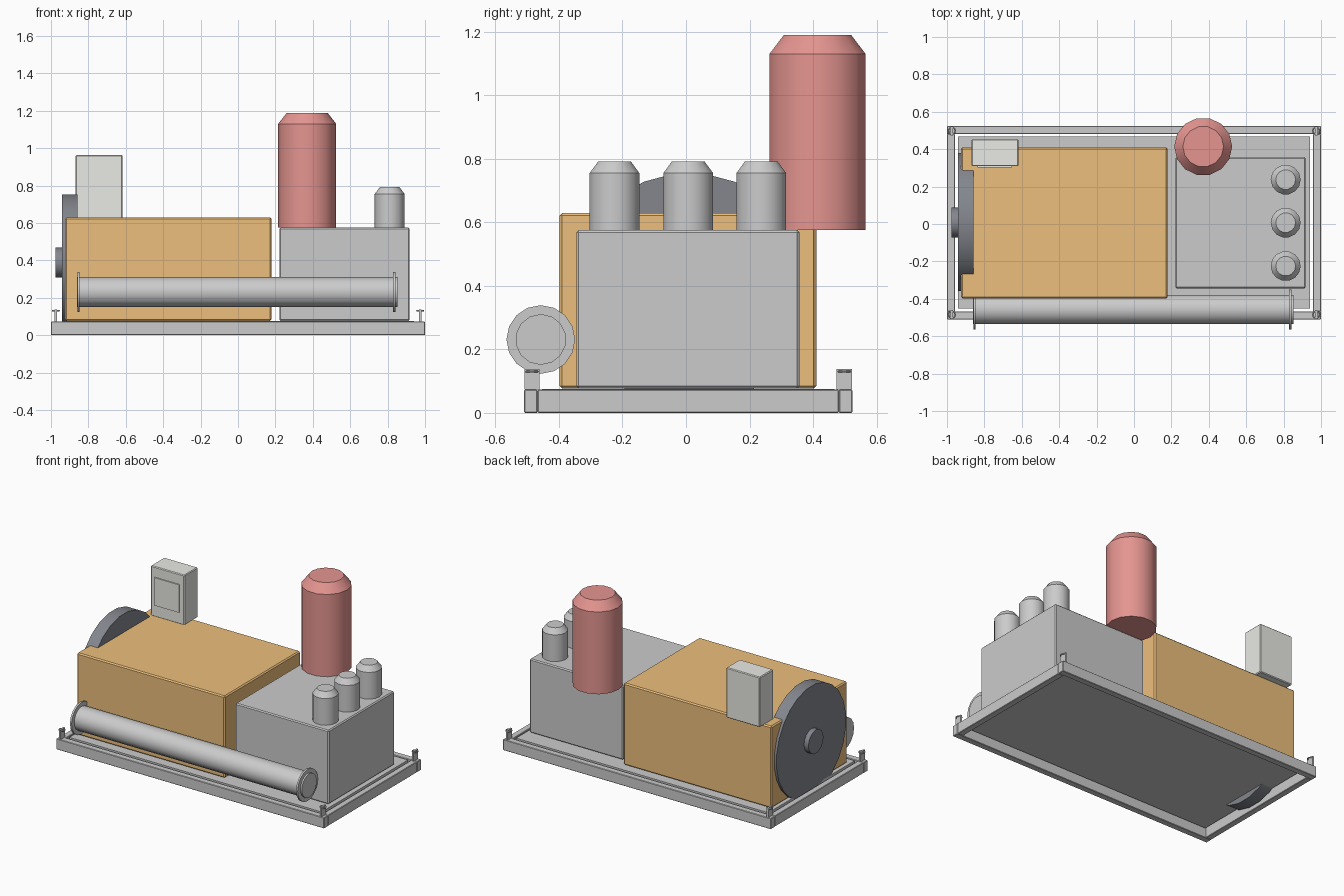
import bpy, bmesh, math
from mathutils import Matrix, Vector

if "Cube" in bpy.data.objects:
    bpy.data.objects.remove(bpy.data.objects["Cube"])

YC = 0.007  # centre line of the machine


def material(name, rgb):
    m = bpy.data.materials.new(name)
    m.diffuse_color = (*rgb, 1)
    m.use_nodes = True
    m.node_tree.nodes["Principled BSDF"].inputs["Base Color"].default_value = m.diffuse_color
    return m


ORANGE = material("orange_paint", (0.85, 0.52, 0.2))
RED = material("red_paint", (0.78, 0.3, 0.28))
DARK = material("dark_metal", (0.23, 0.24, 0.27))
PANEL = material("panel_grey", (0.82, 0.82, 0.78))


def finish(name, bm, mat=None):
    bmesh.ops.recalc_face_normals(bm, faces=bm.faces)
    me = bpy.data.meshes.new(name)
    bm.to_mesh(me)
    bm.free()
    ob = bpy.data.objects.new(name, me)
    bpy.context.collection.objects.link(ob)
    if mat:
        me.materials.append(mat)
    return ob


def smooth(ob):
    bpy.ops.object.select_all(action='DESELECT')
    ob.select_set(True)
    bpy.context.view_layer.objects.active = ob
    bpy.ops.object.shade_smooth_by_angle(angle=math.radians(32))


def box(name, x, y, z, mat=None, bevel=0.0):
    bm = bmesh.new()
    bmesh.ops.create_cube(bm, size=1)
    for v in bm.verts:
        v.co = Vector([(a + b) / 2 + c * (b - a) for c, (a, b) in zip(v.co, (x, y, z))])
    ob = finish(name, bm, mat)
    if bevel:
        mod = ob.modifiers.new("edge_bevel", 'BEVEL')
        mod.width = bevel
        mod.segments = 1
    return ob


def lathe(name, profile, sides, loc, axis='Z', mat=None, turn=0.0):
    """Closed solid from (radius, height) rings along an axis."""
    bm = bmesh.new()
    rings = []
    for r, h in profile:
        angles = [turn + 2 * math.pi * i / sides for i in range(sides)]
        rings.append([bm.verts.new((r * math.cos(a), r * math.sin(a), h)) for a in angles])
    for lo, hi in zip(rings, rings[1:]):
        for i in range(sides):
            j = (i + 1) % sides
            bm.faces.new((lo[i], lo[j], hi[j], hi[i]))
    bm.faces.new(rings[0][::-1])
    bm.faces.new(rings[-1])
    if axis == 'X':
        bm.transform(Matrix.Rotation(math.pi / 2, 4, 'Y'))
    bm.transform(Matrix.Translation(loc))
    ob = finish(name, bm, mat)
    smooth(ob)
    return ob


def ring(name, major, minor, loc):
    bpy.ops.mesh.primitive_torus_add(major_radius=major, minor_radius=minor, location=loc,
                                     major_segments=14, minor_segments=6)
    ob = bpy.context.object
    ob.name = name
    smooth(ob)
    return ob


# skid frame: two long rails, two end beams, deck plate with a narrow gap
Y0, Y1, H, W = -0.51, 0.524, 0.073, 0.043
box("front_rail", (-1, 1), (Y0, Y0 + W), (0, H), bevel=0.003)
box("back_rail", (-1, 1), (Y1 - W, Y1), (0, H), bevel=0.003)
for side, s in (("left", -1), ("right", 1)):
    xs = sorted((s * (1 - W), s * 0.999))
    box(side + "_end_beam", xs, (Y0 + W, Y1 - W), (0, H), bevel=0.003)
box("deck_plate", (-0.942, 0.942), (Y0 + 0.057, Y1 - 0.057), (0.055, 0.075))

# lifting lugs with flat rings at the corners
for sx in (-1, 1):
    for end, y in (("front", -0.485), ("back", 0.498)):
        tag = end + ("_left" if sx < 0 else "_right")
        x = sx * 0.974
        box("lug_plate_" + tag, (x - 0.006, x + 0.006), (y - 0.024, y + 0.024), (H, 0.138))
        ring("lug_ring_" + tag, 0.018, 0.004, (x, y, 0.13))

# engine and compressor blocks
box("engine_block", (-0.925, 0.18), (-0.398, 0.41), (0.077, 0.629), ORANGE, 0.008)
box("compressor_block", (0.221, 0.918), (-0.345, 0.357), (0.077, 0.575), None, 0.007)

# flywheel and hub
lathe("flywheel", [(0.372, 0), (0.372, 0.083)], 24, (-0.942, YC + 0.003, 0.384), 'X', DARK,
      math.pi / 24)
lathe("flywheel_hub", [(0.08, 0), (0.08, 0.04)], 16, (-0.975, YC, 0.388), 'X', DARK)

# compressor cylinders along the right end
for i, dy in enumerate((-0.232, 0, 0.23)):
    lathe(f"cylinder_{i + 1}", [(0.08, 0), (0.08, 0.181), (0.053, 0.217)], 14,
          (0.811, YC + dy, 0.574))

# tall red vessel at the back
lathe("red_vessel", [(0.155, 0), (0.155, 0.555), (0.109, 0.614)], 14,
      (0.37, 0.414, 0.575), 'Z', RED)

# horizontal cooler tube with end flanges
TY, TZ = -0.457, 0.231
lathe("cooler_tube", [(0.08, 0), (0.08, 1.712)], 14, (-0.86, TY, TZ), 'X')
for tag, x in (("left", -0.859), ("right", 0.829)):
    lathe("cooler_flange_" + tag, [(0.108, 0), (0.108, 0.012)], 16, (x, TY, TZ), 'X')

# control panel with raised display
box("control_panel", (-0.868, -0.617), (0.309, 0.453), (0.625, 0.963), PANEL, 0.005)
box("panel_display", (-0.838, -0.652), (0.301, 0.312), (0.705, 0.893), PANEL)
